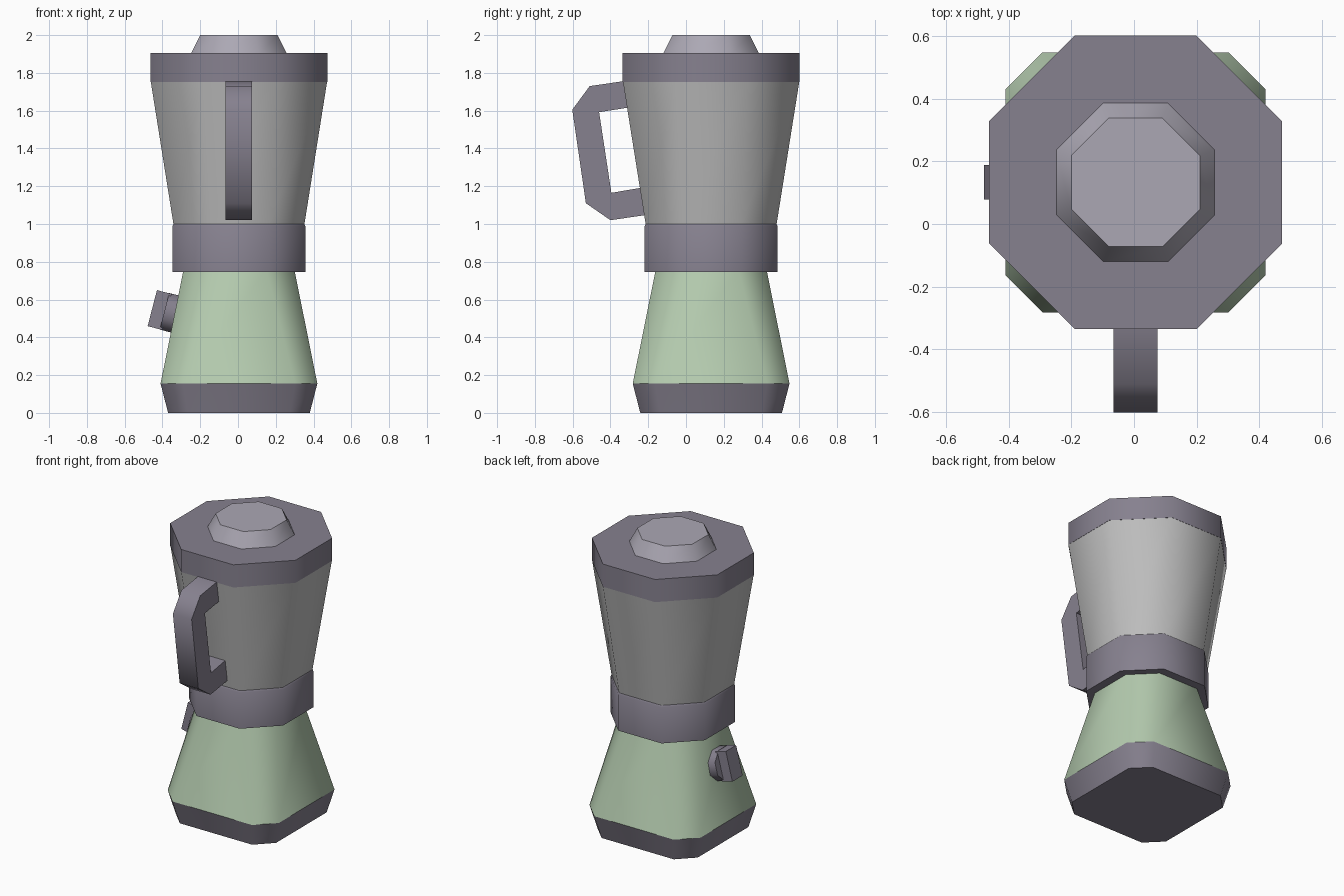
import bpy, bmesh, math
from mathutils import Vector, Matrix

if "Cube" in bpy.data.objects:
    bpy.data.objects.remove(bpy.data.objects["Cube"])

CX, CY = 0.005, 0.133      # vertical axis of the jug and base


def material(name, rgb):
    m = bpy.data.materials.new(name)
    m.use_nodes = True
    m.diffuse_color = (*rgb, 1)
    m.node_tree.nodes["Principled BSDF"].inputs["Base Color"].default_value = (*rgb, 1)
    return m


PLASTIC = material("dark mauve plastic", (0.24, 0.22, 0.275))
CAP = material("light mauve plastic", (0.41, 0.39, 0.455))
GREEN = material("sage green", (0.46, 0.60, 0.43))
GLASS = material("grey glass", (0.51, 0.51, 0.51))


def finish(name, bm, mat, angle=55):
    bmesh.ops.recalc_face_normals(bm, faces=bm.faces)
    mesh = bpy.data.meshes.new(name)
    bm.to_mesh(mesh)
    bm.free()
    mesh.materials.append(mat)
    obj = bpy.data.objects.new(name, mesh)
    bpy.context.collection.objects.link(obj)
    bpy.ops.object.select_all(action="DESELECT")
    obj.select_set(True)
    bpy.context.view_layer.objects.active = obj
    bpy.ops.object.shade_smooth_by_angle(angle=math.radians(angle))
    return obj


def chamfered_square(half, flat):
    """Square of the given half width, with each straight side 2 * flat long."""
    pts = []
    for k in range(4):
        turn = Matrix.Rotation(k * math.pi / 2, 2)
        pts += [turn @ Vector((half, -flat)), turn @ Vector((half, flat))]
    return pts


def loft(name, sections, mat):
    """Stack chamfered squares given as (half width, half flat, height)."""
    bm = bmesh.new()
    rings = [[bm.verts.new((CX + p.x, CY + p.y, z)) for p in chamfered_square(h, f)]
             for h, f, z in sections]
    for low, high in zip(rings, rings[1:]):
        for i in range(8):
            j = (i + 1) % 8
            bm.faces.new((low[i], low[j], high[j], high[i]))
    bm.faces.new(rings[0][::-1])
    bm.faces.new(rings[-1])
    return finish(name, bm, mat)


# Base, jug and lid
loft("base_foot", [(0.375, 0.27, 0), (0.415, 0.297, 0.155)], PLASTIC)
loft("motor_base", [(0.415, 0.297, 0.155), (0.293, 0.145, 0.76)], GREEN)
loft("jug_collar", [(0.352, 0.162, 0.745), (0.352, 0.162, 0.988), (0.346, 0.159, 1.0)], PLASTIC)
loft("jug", [(0.346, 0.159, 0.995), (0.467, 0.195, 1.755)], GLASS)
loft("lid", [(0.468, 0.195, 1.752), (0.468, 0.195, 1.905)], PLASTIC)
loft("lid_cap", [(0.255, 0.105, 1.9), (0.205, 0.086, 2.0)], CAP)

# Handle: C-shaped side outline, paired outer and inner points (y, z)
outer = [(-0.325, 1.757), (-0.51, 1.73), (-0.602, 1.605), (-0.53, 1.11), (-0.40, 1.02), (-0.21, 1.048)]
inner = [(-0.30, 1.617), (-0.46, 1.592), (-0.46, 1.592), (-0.395, 1.165), (-0.395, 1.165), (-0.23, 1.193)]
bm = bmesh.new()
for (a, b), (c, d) in zip(zip(outer, outer[1:]), zip(inner, inner[1:])):
    loop = [a, b, d, c] if c != d else [a, b, c]
    bm.faces.new([bm.verts.new((CX - 0.07, y, z)) for y, z in loop])
bmesh.ops.remove_doubles(bm, verts=bm.verts, dist=0.001)
side = bmesh.ops.extrude_face_region(bm, geom=bm.faces[:], use_keep_orig=True)
bmesh.ops.translate(bm, vec=(0.14, 0, 0),
                    verts=[g for g in side["geom"] if isinstance(g, bmesh.types.BMVert)])
finish("handle", bm, PLASTIC)

# Dial on the model's right side: local z points out of the sloping wall
out = Vector((-0.968, 0, 0.25))
across = Vector((0, 1, 0))
up = across.cross(out)
frame = Matrix((up, across, out)).transposed().to_4x4()
frame.translation = (-0.386, CY, 0.537)

bm = bmesh.new()
bmesh.ops.create_cone(bm, cap_ends=True, segments=8, radius1=0.1, radius2=0.1, depth=0.09,
                      matrix=frame @ Matrix.Translation((0, 0, -0.045))
                      @ Matrix.Rotation(math.pi / 8, 4, "Z")
                      @ Matrix.Scale(1 / math.cos(math.pi / 8), 4))
finish("dial_disc", bm, PLASTIC)

bm = bmesh.new()
bmesh.ops.create_cube(bm, size=1, matrix=frame @ Matrix.Translation((0, 0, 0.03))
                      @ Matrix.Diagonal((0.197, 0.11, 0.08, 1)))
finish("dial_grip", bm, PLASTIC)
